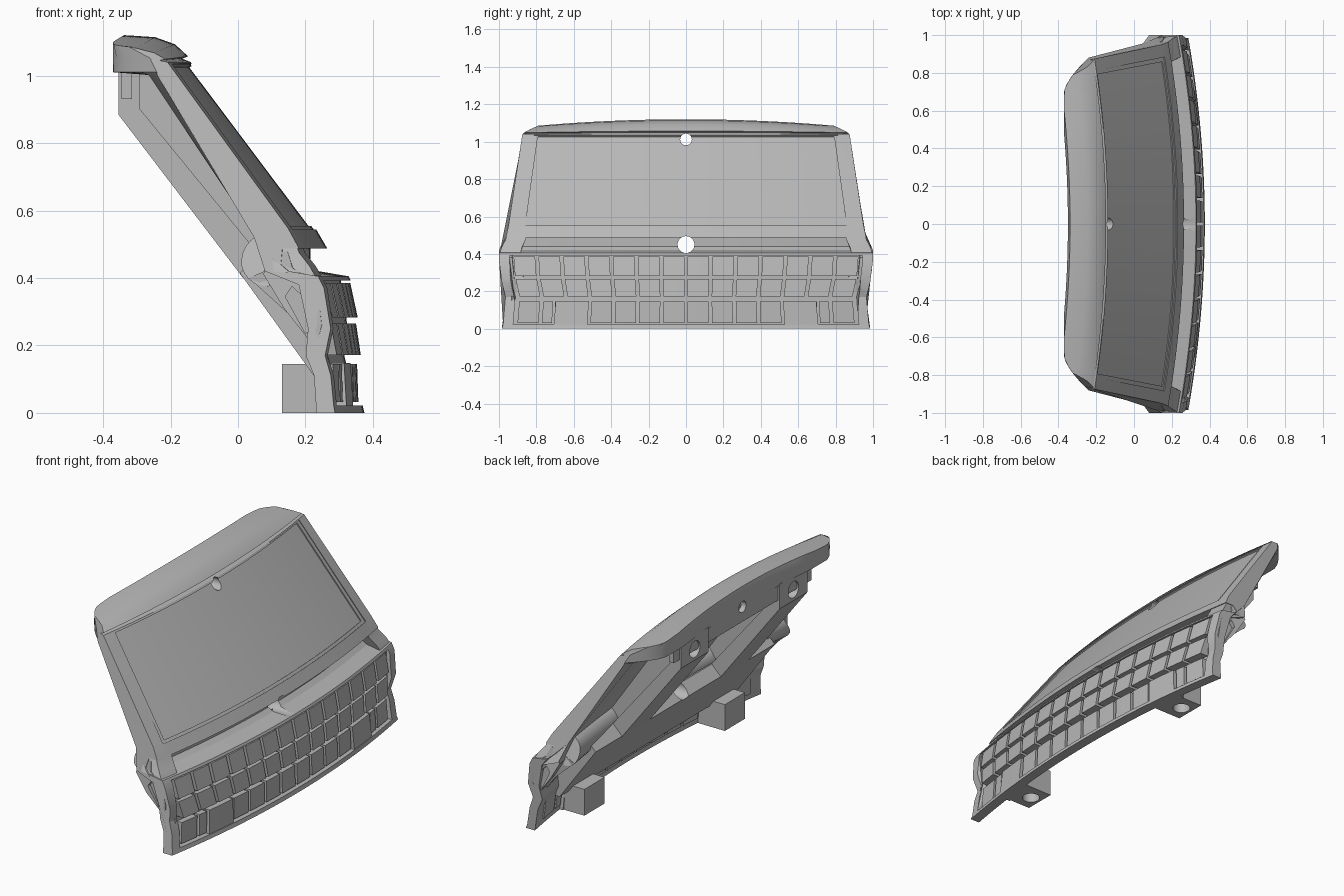
import bpy, bmesh, math

if "Cube" in bpy.data.objects:
    bpy.data.objects.remove(bpy.data.objects["Cube"])

grey = bpy.data.materials.new("plain grey")
grey.use_nodes = True
GREY = (0.48, 0.48, 0.48, 1)
grey.diffuse_color = GREY
grey.node_tree.nodes["Principled BSDF"].inputs["Base Color"].default_value = GREY

BOW = 0.09
# half width of the panel at each height
WIDTHS = [(0, .985), (.02, .978), (.17, .965), (.25, .985), (.33, 1), (.42, 1),
          (.49, .962), (.547, .95), (1.04, .875), (1.08, .85), (1.12, .79)]


def half_width(z):
    if z <= 0:
        return WIDTHS[0][1]
    for (z0, w0), (z1, w1) in zip(WIDTHS, WIDTHS[1:]):
        if z <= z1:
            return w0 + (w1 - w0) * (z - z0) / (z1 - z0)
    return WIDTHS[-1][1]


def bowed(x, t, z):
    """Bend a profile point back towards the ends, with a crowned, trimmed roof."""
    y = t * half_width(z)
    x -= BOW * y * y
    if z > .95:
        x = max(x, -.37 + .13 * (max(0, abs(y) - .7) / .18) ** 1.5)
    return x, y, z - .055 * y * y * max(0, (z - 1.04) / .08)


def loft(name, profile, start, end, steps=1, place=bowed):
    """Sweep a closed (x, z) profile across the panel."""
    bm = bmesh.new()
    rings = []
    for i in range(steps + 1):
        t = start + (end - start) * i / steps
        rings.append([bm.verts.new(place(x, t, z)) for x, z in profile])
    n = len(profile)
    for a, b in zip(rings, rings[1:]):
        for j in range(n):
            k = (j + 1) % n
            bm.faces.new((a[j], a[k], b[k], b[j]))
    bm.faces.new(rings[0])
    bm.faces.new(rings[-1])
    bmesh.ops.recalc_face_normals(bm, faces=bm.faces)
    mesh = bpy.data.meshes.new(name)
    bm.to_mesh(mesh)
    bm.free()
    ob = bpy.data.objects.new(name, mesh)
    ob.data.materials.append(grey)
    bpy.context.collection.objects.link(ob)
    return ob


def flat(x, y, z):
    return x, y, z


def drill(radius, depth, centre, along_x=True):
    turn = (0, math.pi / 2, 0) if along_x else (0, 0, 0)
    bpy.ops.mesh.primitive_cylinder_add(vertices=32, radius=radius, depth=depth,
                                        location=centre, rotation=turn)
    ob = bpy.context.object
    ob.name = "cutter"
    ob.hide_render = True
    return ob


def cut(ob, cutters):
    """Subtract the cutters and bake the result."""
    bpy.ops.object.select_all(action='DESELECT')
    bpy.context.view_layer.objects.active = ob
    ob.select_set(True)
    for c in cutters:
        mod = ob.modifiers.new("cut", 'BOOLEAN')
        mod.operation = 'DIFFERENCE'
        mod.solver = 'EXACT'
        mod.object = c
        bpy.ops.object.modifier_apply(modifier=mod.name)


# Main panel: grille surround, gutter, window frame and roof edge
panel = loft("front_panel", [
    (.375, 0), (.37, .02), (.36, .11), (.342, .17), (.362, .25), (.345, .37),
    (.328, .405), (.24, .42), (.215, .44), (.215, .487), (.265, .487), (.23, .547),
    (-.14, 1.04), (-.165, 1.05), (-.148, 1.057), (-.187, 1.093), (-.246, 1.114),
    (-.338, 1.12), (-.35, 1.064), (-.342, 1.01), (-.2, 1.0), (.13, .52),
    (.17, .42), (.27, .38), (.295, .25), (.285, .17), (.31, .11), (.32, 0)],
    -1, 1, 40)

# Recesses for the window (two shallow steps) and the grille
frame_step = loft("frame_step_cutter", [(.227, .541), (-.1405, 1.033), (-.09, 1.065),
                  (.275, .577)], -.93, .93, 36)
window_step = loft("window_step_cutter", [(.212, .55), (-.144, 1.024), (-.09, 1.057),
                   (.261, .587)], -.905, .905, 36)
grille_cutter = loft("grille_cutter", [
    (.332, .022), (.33, .11), (.315, .17), (.325, .25), (.31, .37), (.305, .392),
    (.5, .392), (.5, .022)], -.945, .945, 38)
hole_cutters = [drill(.045, 2, (0, 0, .45)), drill(.031, 2, (0, 0, 1.012))]
cutters = [frame_step, window_step, grille_cutter] + hole_cutters
cut(panel, cutters)

# Grille tiles: three rows on each side, leaving room for the pads
ROWS = [[(.3, .385), (.333, .385), (.355, .283), (.3, .283)],
        [(.3, .265), (.35, .265), (.364, .172), (.3, .172)],
        [(.3, .145), (.353, .145), (.357, .032), (.31, .032)]]
PITCH, GAP = .133, .009
for side in (-1, 1):
    for r, row in enumerate(ROWS):
        for col in range(7):
            a, b = col * PITCH + GAP, (col + 1) * PITCH - GAP
            if r == 2 and col == 4:
                continue
            if r == 2 and col == 5:
                a += .06
            loft("grille_tile", row, side * a, side * b, 2)

    # Plain pad in the grille with the mounting block behind it
    loft("grille_pad", [(.3, 0), (.368, 0), (.358, .148), (.29, .148)],
         side * .537, side * .72, 4)
    block = loft("mounting_block", [(.13, 0), (.3, 0), (.3, .145), (.13, .145)],
                 side * .524, side * .70, 1, flat)
    socket = drill(.045, .24, (.19, side * .612, 0), False)
    cut(block, [socket])
    cutters.append(socket)

    # Wrapped end of the lower body, with a side marker recess
    wing = loft("end_wing", [(.17, .46), (.165, .41), (.225, .31), (.315, .19),
                             (.335, .26), (.325, .38), (.25, .43), (.23, .48)],
                side * .93, side * .997)
    marker = loft("marker_cutter", [(.14, .345), (.2, .235), (.22, .25), (.23, .31),
                                    (.16, .375)], side * .965, side * 1.1, 1, flat)
    cut(wing, [marker])
    cutters.append(marker)

    # Solid ends of the gutter
    loft("gutter_end", [(.19, .42), (.318, .405), (.3, .435), (.265, .475), (.25, .51),
                        (.19, .5)], side * .885, side * .995, 3)

    # Web from the gutter tube down to the lower body
    loft("end_web", [(.11, .4), (.225, .295), (.31, .187), (.33, .26), (.3, .38),
                     (.2, .44)], side * .88, side * .93)

    # Rear strut with a socket at the top, and the rib joining it to the window
    strut = loft("rear_strut", [(-.355, 1.02), (-.355, .885), (.015, .40), (.07, .46),
                                (-.29, .9), (-.29, 1.02)],
                 side * .31, side * .55, 1, flat)
    socket = drill(.045, .12, (-.37, side * .43, .945))
    cut(strut, [socket])
    cutters.append(socket)
    loft("strut_rib", [(-.295, 1.02), (-.295, .9), (.06, .46), (.11, .53), (-.2, .98)],
         side * .36, side * .5, 1, flat)

# Rounded back of the gutter
arc = [math.radians(90 + 15 * i) for i in range(13)]
tube = loft("gutter_tube", [(.165 + .08 * math.cos(a), .455 + .08 * math.sin(a))
                            for a in arc] + [(.2, .4), (.2, .52)], -.93, .93, 36)

# Flange under the back edge of the roof
flange = loft("roof_flange", [(-.345, 1.03), (-.345, .93), (-.315, .93), (-.315, 1.03)],
              -.6, .6, 1, flat)

# Flat beam across the back of the lower body
beam = loft("rear_beam", [(.005, .415), (.225, .11), (.25, .11), (.25, .34),
                          (.14, .43), (.06, .47)], -.78, .78, 1, flat)
for part in (tube, flange, beam):
    cut(part, hole_cutters)

for c in cutters:
    bpy.data.objects.remove(c)

# Smooth the gentle curves, keep the creases
bpy.ops.object.select_all(action='DESELECT')
for ob in bpy.context.scene.objects:
    if ob.type == 'MESH':
        ob.select_set(True)
        bpy.context.view_layer.objects.active = ob
bpy.ops.object.shade_smooth_by_angle(angle=math.radians(25))
